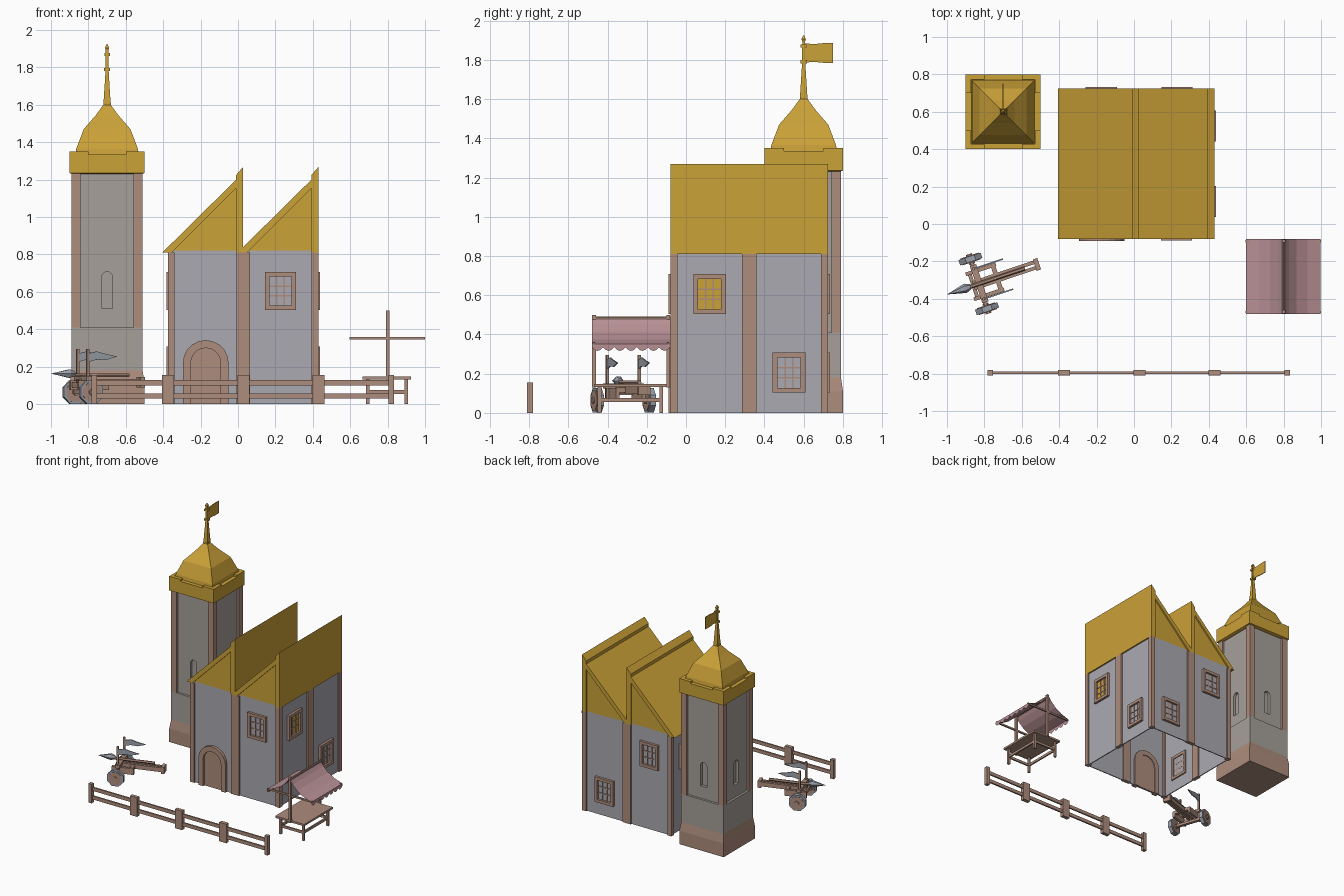
import bpy, bmesh, math
from mathutils import Matrix, Vector

if "Cube" in bpy.data.objects:
    bpy.data.objects.remove(bpy.data.objects["Cube"])

def mat(name, r, g, b):
    m = bpy.data.materials.new(name)
    m.diffuse_color = (r, g, b, 1)
    m.use_nodes = True
    m.node_tree.nodes["Principled BSDF"].inputs["Base Color"].default_value = m.diffuse_color
    return m

WOOD = mat("wood", .42, .265, .205)
WALL = mat("plaster", .40, .40, .44)
STONE = mat("stone", .38, .35, .32)
GOLD = mat("gold_roof", .60, .36, .04)
CLOTH = mat("cloth", .48, .28, .30)
METAL = mat("metal", .33, .36, .41)
I = Matrix.Identity(4)
T = Matrix.Translation

def Rz(deg):
    return Matrix.Rotation(math.radians(deg), 4, 'Z')

def finish(name, bm, m, M=I):
    bmesh.ops.recalc_face_normals(bm, faces=bm.faces)
    bm.transform(M)
    me = bpy.data.meshes.new(name)
    bm.to_mesh(me)
    bm.free()
    me.materials.append(m)
    o = bpy.data.objects.new(name, me)
    bpy.context.collection.objects.link(o)
    return o

def box(bm, x0, x1, y0, y1, z0, z1):
    bmesh.ops.create_cube(bm, size=1, matrix=T(((x0+x1)/2, (y0+y1)/2, (z0+z1)/2))
                          @ Matrix.Diagonal((x1-x0, y1-y0, z1-z0, 1)))

def boxes(name, m, items, M=I):
    bm = bmesh.new()
    for b in items:
        box(bm, *b)
    return finish(name, bm, m, M)

def prism(bm, pts, y0, y1, M=I):
    # polygon in x/z, extruded along y
    a = [bm.verts.new(M @ Vector((x, y0, z))) for x, z in pts]
    b = [bm.verts.new(M @ Vector((x, y1, z))) for x, z in pts]
    bm.faces.new(a)
    bm.faces.new(b[::-1])
    for i in range(len(a)):
        j = (i + 1) % len(a)
        bm.faces.new((a[i], a[j], b[j], b[i]))

def square_lathe(bm, prof):
    rings = [[bm.verts.new((sx*h, sy*h, z)) for sx, sy in ((-1, -1), (1, -1), (1, 1), (-1, 1))]
             for h, z in prof]
    for r, s in zip(rings, rings[1:]):
        for i in range(4):
            j = (i + 1) % 4
            bm.faces.new((r[i], r[j], s[j], s[i]))
    bm.faces.new(rings[0][::-1])
    bm.faces.new(rings[-1])

def arch(hw, z0, zs, n=10):
    return [(hw, z0)] + [(hw*math.cos(math.pi*i/n), zs + hw*math.sin(math.pi*i/n))
                         for i in range(n+1)] + [(-hw, z0)]

# ---- tower ----
TM = T((-.7, .6, 0))
bm = bmesh.new()
square_lathe(bm, [(.2, 0), (.2, .11), (.19, .18)])
finish("tower_plinth", bm, WOOD, TM)
bm = bmesh.new()
square_lathe(bm, [(.19, .18), (.19, .41)])
finish("tower_base", bm, STONE, TM)
bm = bmesh.new()
square_lathe(bm, [(.172, .41), (.172, 1.24)])
shaft = finish("tower_shaft", bm, STONE, TM)
cut = bmesh.new()
for k in range(4):
    prism(cut, arch(.028, .51, .68), -.2, -.15, Rz(90*k))
cutter = finish("window_cutter", cut, STONE, TM)
cutter.hide_render = True
cutter.hide_set(True)
mod = shaft.modifiers.new("slits", 'BOOLEAN')
mod.object = cutter
mod.solver = 'EXACT'
sg = ((-1, -1), (1, -1), (1, 1), (-1, 1))
def span(s, a, b):
    return (a, b) if s > 0 else (-b, -a)
boxes("tower_corner_posts", WOOD,
      [(*span(x, .142, .19), *span(y, .142, .19), .41, 1.24) for x, y in sg], TM)
bm = bmesh.new()
square_lathe(bm, [(.185, 1.23), (.2, 1.235), (.2, 1.335)])
for x, y in sg:
    box(bm, *span(x, .1, .2), *span(y, .172, .2), 1.33, 1.35)
    box(bm, *span(x, .172, .2), *span(y, .1, .2), 1.33, 1.35)
finish("tower_crown", bm, GOLD, TM)
bm = bmesh.new()
square_lathe(bm, [(.17, 1.33), (.165, 1.365), (.125, 1.47), (.06, 1.545), (.02, 1.6)])
square_lathe(bm, [(.02, 1.595), (.009, 1.77), (.007, 1.9)])
for z, h in ((1.605, .02), (1.79, .016), (1.87, .015)):
    square_lathe(bm, [(h, z-.008), (h, z+.008)])
square_lathe(bm, [(.006, 1.89), (.011, 1.905), (.002, 1.925)])
finish("tower_dome", bm, GOLD, TM)
bm = bmesh.new()
prism(bm, [(0, 1.785), (.05, 1.79), (.1, 1.785), (.15, 1.785), (.15, 1.885), (.1, 1.885), (.05, 1.88), (0, 1.885)],
      -.003, .003)
finish("tower_flag", bm, GOLD, TM @ Rz(90))

# ---- house ----
HM, H = T((.0275, .3225, 0)), .4025
for k, side in enumerate(("front", "right", "back", "left")):
    M = HM @ Rz(90*k)
    boxes(side + "_wall", WALL, [(-H+.01, H-.01, -H+.012, -H+.02, 0, .82)], M)
    boxes(side + "_middle_post", WOOD, [(-.036, .036, -H, -H+.03, 0, .81)], M)
boxes("house_corner_posts", WOOD,
      [(*span(x, H-.036, H), *span(y, H-.036, H), 0, .81) for x, y in sg], HM)

def window(name, k, a, z, pane):
    M = HM @ Rz(90*k) @ T((a, -H+.012, z))
    w, h, f = .083, .102, .024
    items = [(-w, w, -.02, .018, h-f, h), (-w, w, -.02, .018, -h, -h+f),
             (-w, -w+f, -.02, .018, -h, h), (w-f, w, -.02, .018, -h, h)]
    for s in (-1, 1):
        items += [(s*.02-.004, s*.02+.004, -.008, .012, -h+f, h-f),
                  (-w+f, w-f, -.008, .012, s*.026-.004, s*.026+.004)]
    boxes(name + "_frame", WOOD, items, M)
    boxes(name + "_pane", pane, [(-w+.01, w-.01, -.003, .011, -h+.01, h-.01)], M)

window("front_window", 0, .2, .605, WALL)
for k, side, zl, zr in ((1, "right", .605, .205), (2, "back", .205, .605), (3, "left", .605, .205)):
    window(side + "_window_a", k, -.2025, zl, GOLD if k == 1 else WALL)
    window(side + "_window_b", k, .2025, zr, WALL)

# arched door
DM = HM @ T((-.2, -H+.012, 0))
bm = bmesh.new()
prism(bm, arch(.122, 0, .22) + arch(.08, 0, .22)[::-1], -.022, .018)
finish("door_frame", bm, WOOD, DM)
bm = bmesh.new()
prism(bm, arch(.085, 0, .22), -.004, .012)
finish("door", bm, WOOD, DM)

# sawtooth roof, two identical teeth
for i in range(2):
    M = T((.4025*i, 0, 0))
    bm = bmesh.new()
    prism(bm, [(-.405, .81), (-.01, 1.2), (-.01, 1.225), (.0275, 1.268), (.0275, .81),
               (-.01, .81), (-.01, 1.155), (-.355, .81)], -.08, .725)
    finish(f"roof_tooth_{i+1}", bm, GOLD, M)
    bm = bmesh.new()
    for y in (-.068, .705):
        prism(bm, [(-.36, .81), (-.005, 1.16), (-.005, .81)], y, y+.008)
    finish(f"gable_panels_{i+1}", bm, GOLD, M)

# ---- fence ----
items = [(x-w, x+w, -.81, -.78, 0, .155)
         for x, w in ((-.768, .015), (-.375, .032), (.03, .032), (.43, .032), (.82, .015))]
items += [(-.768, .82, -.801, -.788, z, z+.028) for z in (.03, .1)]
boxes("fence", WOOD, items)

# ---- market stall ----
items = [(.665, .925, -.47, -.1, .132, .148)]
for x in (.685, .89):
    items += [(x, x+.018, y, y+.018, 0, .135) for y in (-.45, -.135)]
    items.append((x+.003, x+.015, -.45, -.12, .055, .075))
items += [(.69, .9, y, y+.012, .055, .075) for y in (-.447, -.132)]
boxes("stall_table", WOOD, items)
items = []
for y in (-.478, -.1):
    items += [(.79, .81, y, y+.018, .13, .5), (.597, 1.0, y+.002, y+.014, .345, .358)]
boxes("awning_poles", WOOD, items + [(.792, .808, -.47, -.09, .47, .488)])
bm = bmesh.new()
for s in (-1, 1):
    prof = [(0, .492), (.03, .45), (.07, .41), (.13, .375), (.2, .352)]
    for (a, z), (b, w) in zip(prof, prof[1:]):
        bm.faces.new([bm.verts.new((.798+s*x, y, q)) for x, y, q in
                      ((a, -.48, z), (b, -.48, w), (b, -.08, w), (a, -.08, z))])
    for i in range(7):
        y = -.48 + i*.4/7
        bm.faces.new([bm.verts.new((.798+s*.2, y+d*.4/7, z)) for d, z in
                      ((0, .352), (0, .335), (.25, .321), (.5, .316), (.75, .321), (1, .335), (1, .352))])
bmesh.ops.remove_doubles(bm, verts=bm.verts, dist=.0005)
finish("awning", bm, CLOTH)

# ---- war cart: local x runs from spear tip to tail ----
CM = T((-.83, -.32, 0)) @ Rz(18.5)
def rod(bm, r1, r2, depth, n, M):
    bmesh.ops.create_cone(bm, cap_ends=True, segments=n, radius1=r1, radius2=r2, depth=depth, matrix=M)
side_on = Matrix.Rotation(math.pi/2, 4, 'X') @ Rz(22.5)
for s in (-1, 1):
    side = "left" if s > 0 else "right"
    bm = bmesh.new()
    rod(bm, .068, .068, .03, 8, T((0, s*.14, .064)) @ side_on)
    finish(side + "_wheel_rim", bm, METAL, CM)
    bm = bmesh.new()
    rod(bm, .055, .055, .038, 8, T((0, s*.14, .064)) @ side_on)
    rod(bm, .018, .018, .055, 8, T((0, s*.14, .064)) @ side_on)
    finish(side + "_wheel_hub", bm, WOOD, CM)
    bm = bmesh.new()
    prism(bm, [(0, .27), (.05, .282), (.1, .268), (.165, .255), (.1, .235), (.05, .238), (0, .225)],
          s*.085-.004, s*.085+.004)
    finish(side + "_pennant", bm, METAL, CM)
boxes("cart_frame", WOOD,
      [(-.012, .012, -.15, .15, .055, .075), (-.015, .02, -.105, .105, .125, .15),
       (.09, .115, -.075, .075, .105, .13), (-.03, .34, -.025, -.006, .1, .135),
       (-.03, .34, .006, .025, .1, .135), (.315, .34, -.032, .032, .09, .145),
       (-.05, .12, -.08, -.06, .075, .125), (-.05, .12, .06, .08, .075, .125),
       (-.04, -.02, -.08, .08, .09, .115)]
      + [(-.007, .007, s*.085-.007, s*.085+.007, .07, .295) for s in (-1, 1)], CM)
bm = bmesh.new()
along = Matrix.Rotation(math.radians(-90), 4, 'Y')
rod(bm, .011, .011, .34, 6, T((.09, 0, .155)) @ along)
finish("spear_shaft", bm, WOOD, CM)
bm = bmesh.new()
rod(bm, .026, .001, .1, 6, T((-.125, 0, .163)) @ along)
rod(bm, .013, .026, .03, 6, T((-.06, 0, .163)) @ along)
finish("spear_head", bm, METAL, CM)
